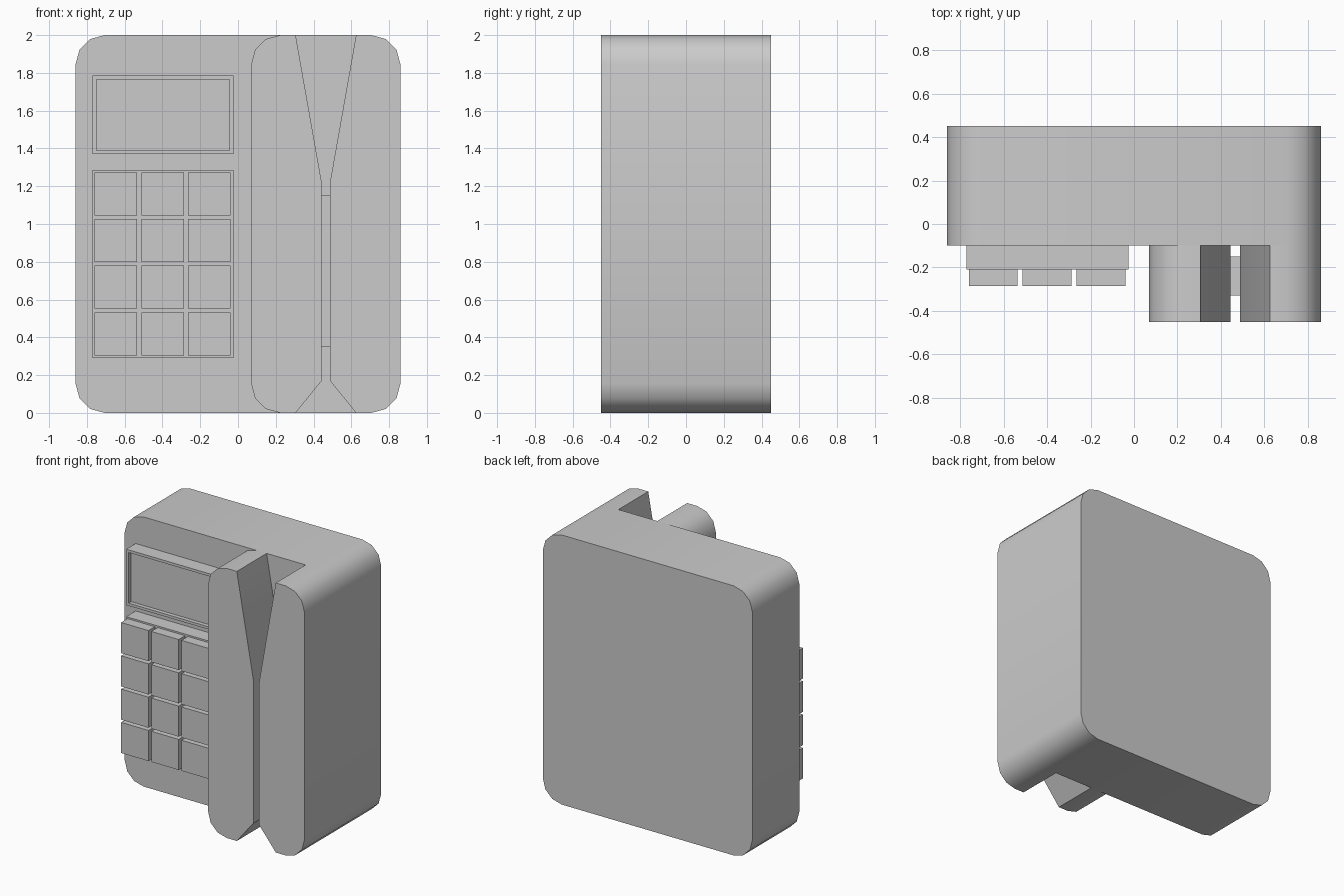
import bpy, bmesh
from math import sin, cos, radians

if "Cube" in bpy.data.objects:
    bpy.data.objects.remove(bpy.data.objects["Cube"])

FRONT = -0.10          # front face of the main body
R = 0.155              # corner radius, three flat steps per corner


def finish(name, bm, smooth=False):
    bmesh.ops.recalc_face_normals(bm, faces=bm.faces)
    mesh = bpy.data.meshes.new(name)
    bm.to_mesh(mesh)
    bm.free()
    ob = bpy.data.objects.new(name, mesh)
    bpy.context.collection.objects.link(ob)
    if smooth:
        bpy.ops.object.select_all(action='DESELECT')
        ob.select_set(True)
        bpy.context.view_layer.objects.active = ob
        bpy.ops.object.shade_smooth_by_angle(angle=radians(35))
    return ob


def corner(cx, cz, start):
    """Points of a quarter round, counter-clockwise from the start angle."""
    return [(cx + R * cos(radians(start + 30 * i)),
             cz + R * sin(radians(start + 30 * i))) for i in range(4)]


def prism(name, profile, y0, y1, back=True, smooth=True):
    """Extrude an x-z profile from y0 (front) to y1 (back)."""
    bm = bmesh.new()
    a = [bm.verts.new((x, y0, z)) for x, z in profile]
    b = [bm.verts.new((x, y1, z)) for x, z in profile]
    bm.faces.new(a)
    if back:
        bm.faces.new(b[::-1])
    for i in range(len(a)):
        j = (i + 1) % len(a)
        bm.faces.new((a[i], b[i], b[j], a[j]))
    return finish(name, bm, smooth)


def box(name, x0, x1, y0, y1, z0, z1):
    return prism(name, [(x0, z0), (x1, z0), (x1, z1), (x0, z1)], y0, y1, smooth=False)


# Main body with rounded corners
W = 0.86
body = (corner(W - R, 2 - R, 0) + corner(-W + R, 2 - R, 90)
        + corner(-W + R, R, 180) + corner(W - R, R, 270))
prism("body", body, FRONT, 0.45)

# Card reader walls, mirrored about the flared slot
MID = 0.465
left = (corner(0.07 + R, 2 - R, 90) + corner(0.07 + R, R, 180)
        + [(0.305, 0), (0.443, 0.17), (0.443, 1.22), (0.305, 2)])
right = [(2 * MID - x, z) for x, z in reversed(left)]
prism("reader_wall_inner", left, -0.45, FRONT, back=False)
prism("reader_wall_outer", right, -0.45, FRONT, back=False)

# Reading head inside the slot
box("reader_head", 0.443, 0.487, -0.33, -0.15, 0.35, 1.15)

# Display: raised frame with a recessed screen
bm = bmesh.new()
bmesh.ops.create_cube(bm, size=1)
for v in bm.verts:
    v.co = (-0.3975 + v.co.x * 0.745, -0.155 + v.co.y * 0.11, 1.578 + v.co.z * 0.415)
bm.normal_update()
front = min(bm.faces, key=lambda f: f.calc_center_median().y)
bmesh.ops.inset_region(bm, faces=[front], thickness=0.028)
ring = bmesh.ops.extrude_face_region(bm, geom=[front])
moved = [g for g in ring["geom"] if isinstance(g, bmesh.types.BMVert)]
bmesh.ops.translate(bm, verts=moved, vec=(0, 0.03, 0))
if front.is_valid:
    bmesh.ops.delete(bm, geom=[front], context='FACES_ONLY')
finish("display", bm)

# Keypad plate and its 3 x 4 keys
box("keypad_plate", -0.77, -0.025, -0.21, FRONT, 0.29, 1.285)
for row in range(4):
    for col in range(3):
        x, z = -0.76 + col * 0.248, 0.305 + row * 0.247
        box(f"key_{row}_{col}", x, x + 0.225, -0.285, -0.21, z, z + 0.227)
